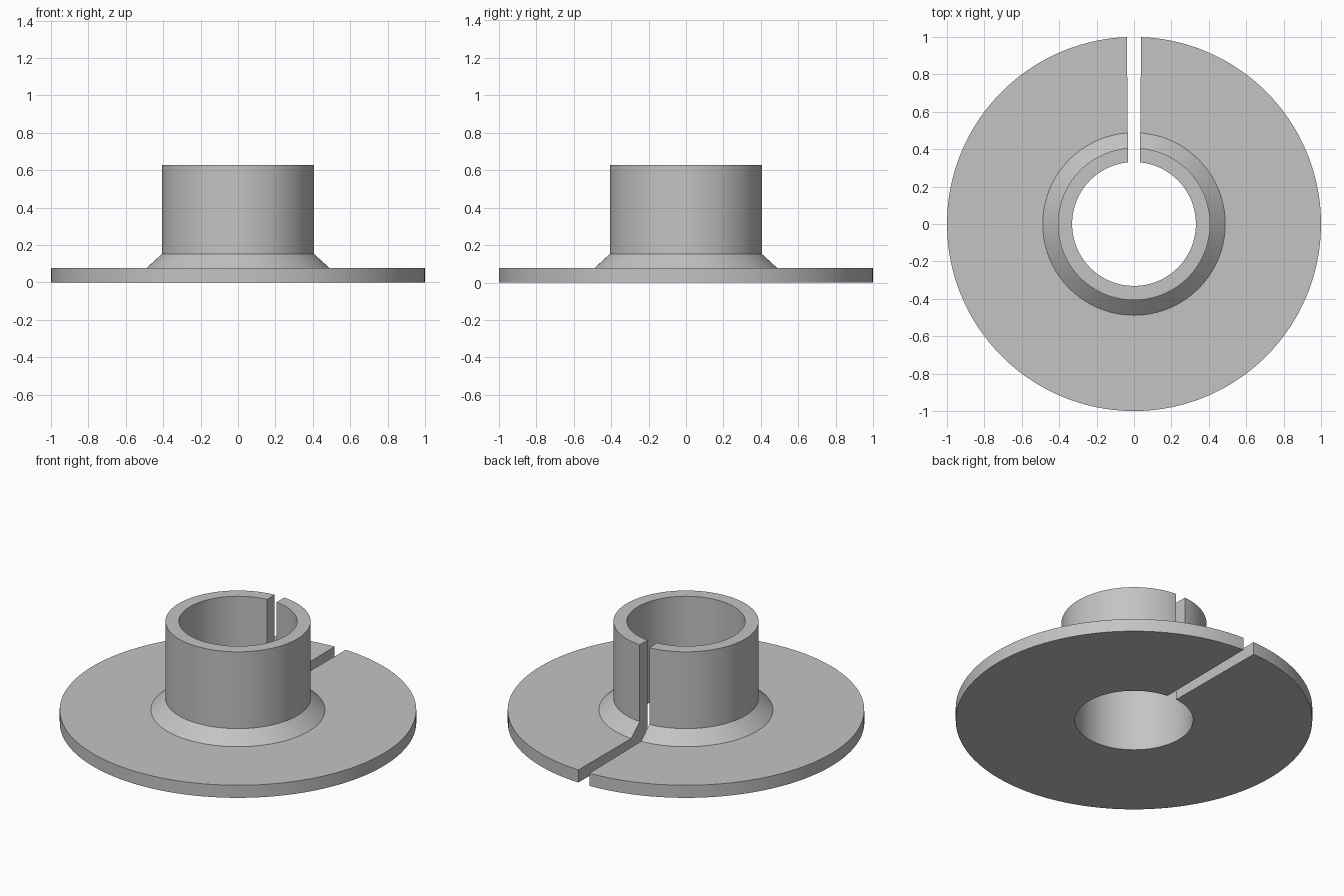
import bpy, bmesh
from math import asin, pi, sin, cos

cube = bpy.data.objects.get("Cube")
if cube:
    bpy.data.objects.remove(cube, do_unlink=True)

SEGMENTS = 120

# Flange, sloped fillet and tube wall as one closed (radius, height) profile
PROFILE = [(0.331, 0), (1, 0), (1, 0.078), (0.488, 0.078),
           (0.407, 0.152), (0.407, 0.627), (0.331, 0.627)]


def slot_half_width(radius):
    """The slot widens slightly towards the rim."""
    return 0.029 + 0.009 * radius


def sweep_point(radius, height, step):
    """Point on the sweep, measured from the slot at the back (+y)."""
    start = asin(slot_half_width(radius) / radius)
    angle = start + (2 * pi - 2 * start) * step / SEGMENTS
    return radius * sin(angle), radius * cos(angle), height


# Sweep the profile around z, leaving the slot open
bm = bmesh.new()
rings = [[bm.verts.new(sweep_point(r, z, i)) for r, z in PROFILE]
         for i in range(SEGMENTS + 1)]
count = len(PROFILE)
for a, b in zip(rings, rings[1:]):
    for j in range(count):
        k = (j + 1) % count
        bm.faces.new((a[j], a[k], b[k], b[j]))

# Close both walls of the slot
for ring in (rings[0], rings[-1]):
    bm.faces.new(ring)
bmesh.ops.recalc_face_normals(bm, faces=bm.faces[:])

mesh = bpy.data.meshes.new("slotted_flange_bushing")
bm.to_mesh(mesh)
bm.free()
bushing = bpy.data.objects.new("slotted_flange_bushing", mesh)
bpy.context.collection.objects.link(bushing)

# Plain grey material
color = (0.55, 0.55, 0.55, 1)
grey = bpy.data.materials.new("light_grey")
grey.use_nodes = True
grey.diffuse_color = color
grey.node_tree.nodes["Principled BSDF"].inputs["Base Color"].default_value = color
mesh.materials.append(grey)

# Smooth round walls with crisp edges
bpy.ops.object.select_all(action="DESELECT")
bushing.select_set(True)
bpy.context.view_layer.objects.active = bushing
bpy.ops.object.shade_smooth_by_angle(angle=pi / 6)
